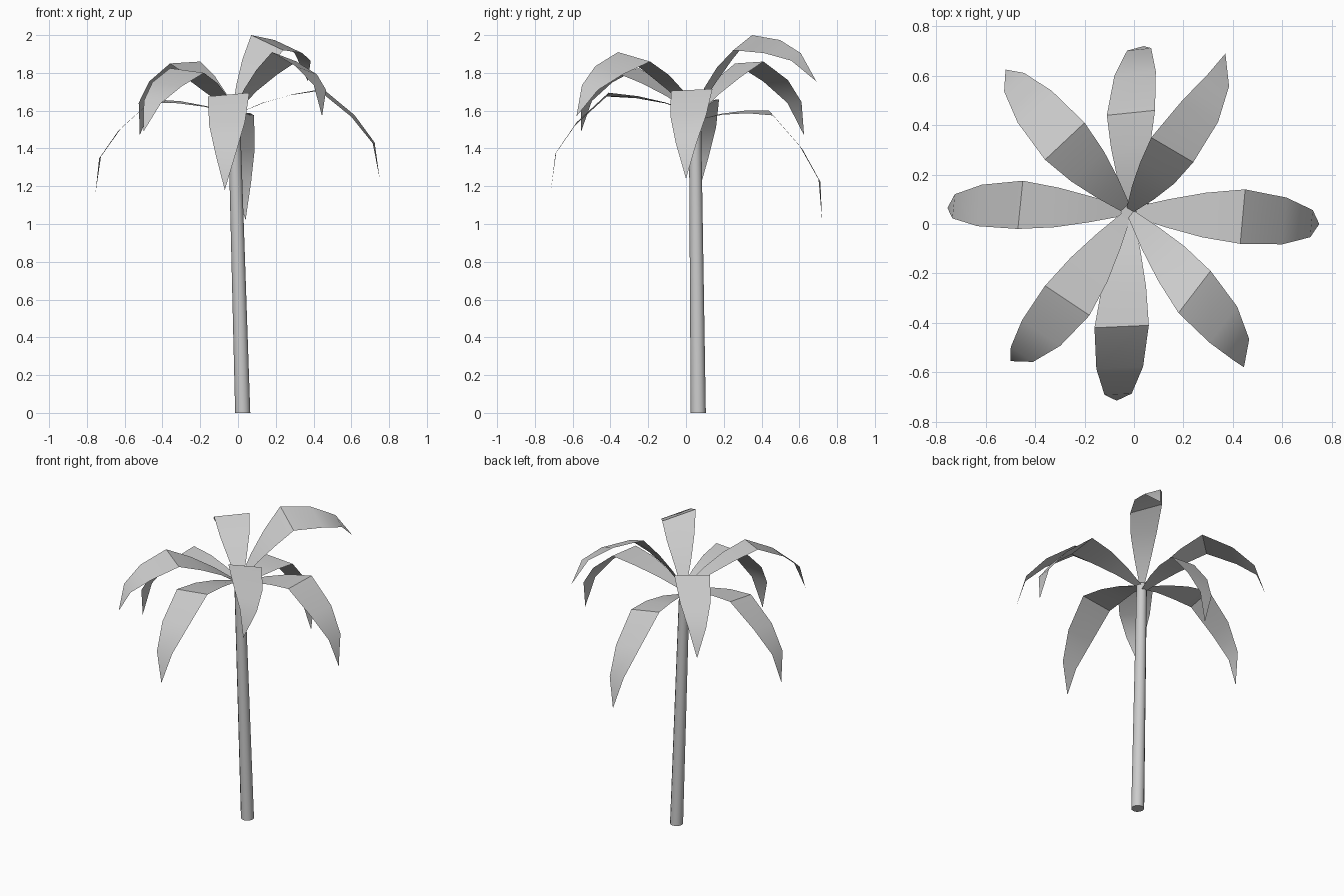
import bpy, bmesh
from mathutils import Vector as V

if "Cube" in bpy.data.objects:
    bpy.data.objects.remove(bpy.data.objects["Cube"])

CROWN = V((-0.02, 0.05, 1.58))


def finish(bm, name, angle):
    bmesh.ops.recalc_face_normals(bm, faces=bm.faces)
    me = bpy.data.meshes.new(name)
    bm.to_mesh(me)
    bm.free()
    ob = bpy.data.objects.new(name, me)
    bpy.context.collection.objects.link(ob)
    bpy.ops.object.select_all(action='DESELECT')
    ob.select_set(True)
    bpy.context.view_layer.objects.active = ob
    bpy.ops.object.shade_smooth_by_angle(angle=angle)
    return ob


# Trunk: slim tapered cylinder leaning towards the crown
bm = bmesh.new()
bmesh.ops.create_cone(bm, cap_ends=True, segments=12, radius1=0.04, radius2=0.032, depth=1.6)
base, top = V((0.025, 0.065, 0)), V((-0.022, 0.047, 0))
for v in bm.verts:
    v.co.z += 0.8
    v.co += base.lerp(top, v.co.z / 1.6)
finish(bm, "trunk", 0.8)


# Frond: rises from the crown to its bend (left and right edge points), then arches down to the tip
def frond(name, left, right, tip, root_z):
    left, right, tip = V(left), V(right), V(tip)
    bend, half = (left + right) / 2, (left - right) / 2
    root = V((CROWN.x, CROWN.y, root_z))
    root += (bend - root) * 0.03
    flat = V((half.x, half.y, 0))

    def station(a, b, t, lift, width, side):
        across = side.normalized()
        normal = (b - a).cross(across).normalized()
        if normal.z < 0:
            normal.negate()
        c = a.lerp(b, t) + normal * lift
        return c + side * width, c - side * width

    rows = [station(root, bend, 0, 0, 0.17, flat),
            station(root, bend, 0.33, 0.018, 0.52, flat.lerp(half, 0.33)),
            station(root, bend, 0.66, 0.018, 0.82, flat.lerp(half, 0.66)),
            (left, right),
            station(bend, tip, 0.37, 0.065, 0.86, half),
            station(bend, tip, 0.69, 0.078, 0.5, half)]
    bm = bmesh.new()
    verts = [[bm.verts.new(p) for p in row] for row in rows]
    for (a, b), (c, d) in zip(verts, verts[1:]):
        bm.faces.new((a, b, d, c))
    bm.faces.new((*verts[-1], bm.verts.new(tip)))
    finish(bm, name, 0.6)


fronds = {
    "frond_right": ((.45, .14, 1.715), (.43, -.08, 1.705), (.75, 0, 1.24), 1.58),
    "frond_left": ((-.47, -.02, 1.64), (-.45, .175, 1.66), (-.755, .065, 1.16), 1.58),
    "frond_back": ((-.11, .44, 1.60), (.085, .46, 1.575), (.04, .72, 1.02), 1.55),
    "frond_front": ((.06, -.41, 1.695), (-.16, -.42, 1.675), (-.07, -.715, 1.18), 1.59),
    "frond_back_right": ((.07, .35, 2.0), (.24, .25, 1.92), (.37, .69, 1.755), 1.59),
    "frond_back_left": ((-.36, .26, 1.85), (-.20, .41, 1.86), (-.52, .625, 1.47), 1.58),
    "frond_front_right": ((.31, -.19, 1.86), (.18, -.36, 1.91), (.445, -.58, 1.57), 1.59),
    "frond_front_left": ((-.18, -.37, 1.80), (-.36, -.25, 1.825), (-.50, -.555, 1.49), 1.58),
}
for name, data in fronds.items():
    frond(name, *data)
